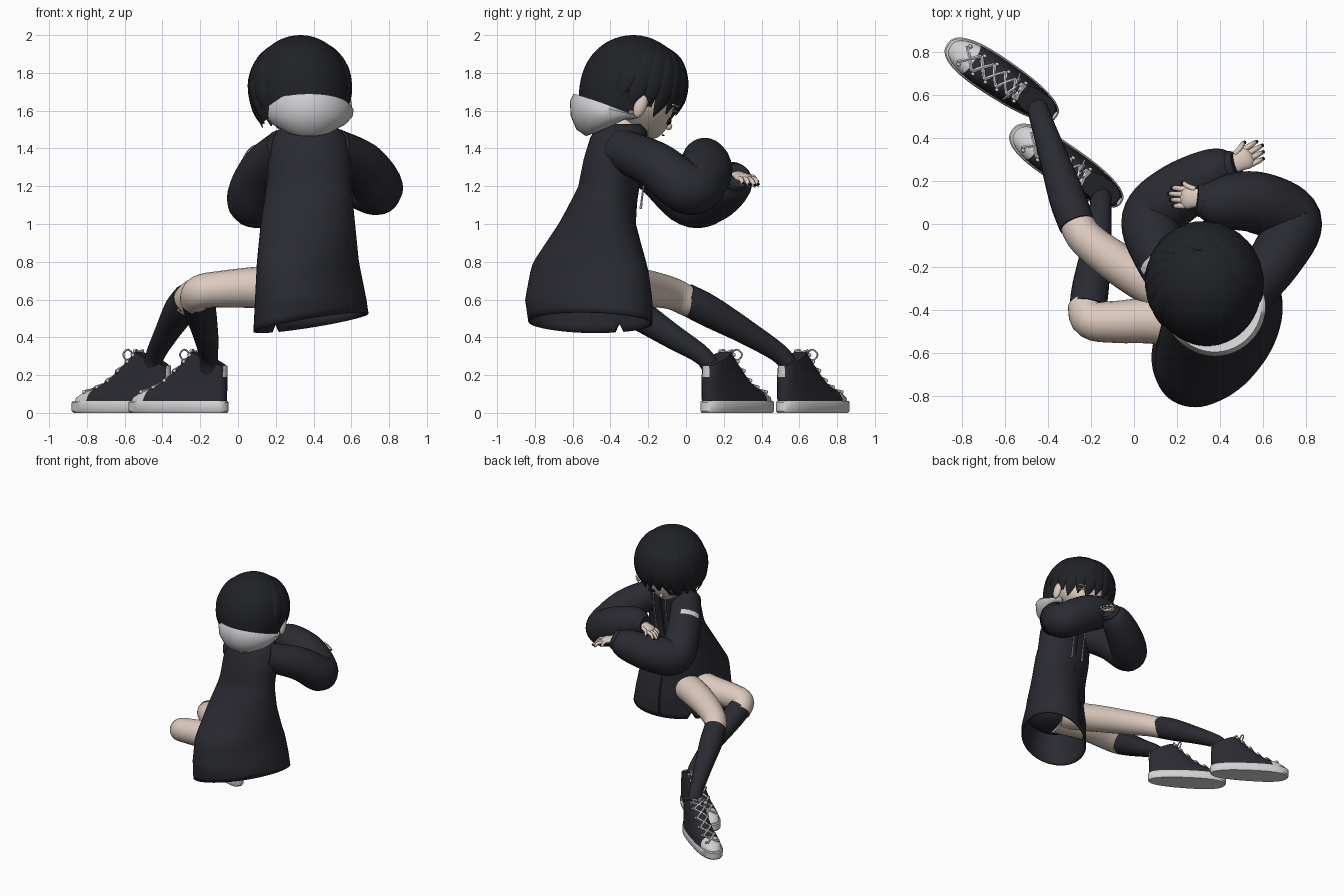
import bpy, bmesh, math
from math import sin, cos, radians, pi
from mathutils import Vector, Matrix

if "Cube" in bpy.data.objects:
    bpy.data.objects.remove(bpy.data.objects["Cube"])


def material(name, r, g, b):
    m = bpy.data.materials.new(name)
    m.use_nodes = True
    m.diffuse_color = (r, g, b, 1)
    bsdf = next(n for n in m.node_tree.nodes if n.type == 'BSDF_PRINCIPLED')
    bsdf.inputs["Base Color"].default_value = (r, g, b, 1)
    return m


COAT = material("charcoal cloth", .023, .024, .031)
HAIR = material("black hair", .015, .016, .02)
SKIN = material("pale skin", .72, .59, .51)
LIGHT = material("light grey cloth", .62, .62, .64)
RUBBER = material("white rubber", .65, .65, .66)
BLACK = material("black", .008, .008, .01)


def finish(name, bm, mats, M=None, rule=None, cut=None, angle=50):
    """Turn a bmesh into a smooth object; rule picks a material index per face."""
    bmesh.ops.recalc_face_normals(bm, faces=bm.faces[:])
    if cut:
        bmesh.ops.bisect_plane(bm, geom=bm.verts[:] + bm.edges[:] + bm.faces[:],
                               plane_co=cut, plane_no=(1, 0, .3))
    for f in bm.faces:
        f.smooth = True
        if rule:
            f.material_index = rule(f.calc_center_median())
    if M:
        bm.transform(M)
    me = bpy.data.meshes.new(name)
    bm.to_mesh(me)
    bm.free()
    for m in mats:
        me.materials.append(m)
    me.set_sharp_from_angle(angle=radians(angle))
    ob = bpy.data.objects.new(name, me)
    bpy.context.scene.collection.objects.link(ob)
    return ob


def loft(name, rings, mats, caps=(True, True), **kw):
    bm = bmesh.new()
    rows = [[bm.verts.new(p) for p in ring] for ring in rings]
    n = len(rows[0])
    for a, b in zip(rows, rows[1:]):
        for i in range(n):
            j = (i + 1) % n
            bm.faces.new((a[i], a[j], b[j], b[i]))
    for cap, row in zip(caps, (rows[0], rows[-1])):
        if cap:
            bm.faces.new(row)
    return finish(name, bm, mats, **kw)


def spline(pts, steps):
    """Catmull-Rom through (x, y, z, radius) points."""
    p = [Vector(q) for q in pts]
    p = [p[0] * 2 - p[1]] + p + [p[-1] * 2 - p[-2]]
    out = []
    for a, b, c, d in zip(p, p[1:], p[2:], p[3:]):
        for s in range(steps):
            t = s / steps
            out.append((b * 2 + (c - a) * t + (a * 2 - b * 5 + c * 4 - d) * t ** 2
                        + (b * 3 - a - c * 3 + d) * t ** 3) / 2)
    return out + [p[-2]]


def tube(name, pts, mat, flat=1, centre=None, ref=(0, 0, 1), sides=16, steps=5, M=None):
    path = spline(pts, steps)
    rings = []
    for i, q in enumerate(path):
        p = q.to_3d()
        t = (path[min(i + 1, len(path) - 1)] - path[max(i - 1, 0)]).to_3d().normalized()
        out = p - Vector(centre) if centre else Vector(ref)
        side = t.cross(out).normalized()
        up = side.cross(t)
        r = max(q[3], .001)
        rings.append([p + r * (cos(a) * side + flat * sin(a) * up)
                      for a in (2 * pi * k / sides for k in range(sides))])
    return loft(name, rings, [mat], M=M)


def ball(name, loc, size, mat, M=None, shape=None, drop=None, seg=32):
    """Scaled sphere; shape edits and drop removes vertices in unit space."""
    bm = bmesh.new()
    bmesh.ops.create_uvsphere(bm, u_segments=seg, v_segments=seg // 2, radius=1)
    if drop:
        bmesh.ops.delete(bm, geom=[v for v in bm.verts if drop(v.co)], context='VERTS')
    for v in bm.verts:
        if shape:
            shape(v.co)
        v.co = [l + c * s for l, c, s in zip(loc, v.co, size)]
    return finish(name, bm, [mat], M=M)


# Coat: sections of height, x range and y range, skewed towards the skirt
SECTIONS = [(1.53, .27, .49, -.45, -.23), (1.48, .19, .57, -.5, -.2), (1.35, .16, .60, -.54, -.22),
            (1.2, .15, .60, -.57, -.25), (1.0, .12, .62, -.67, -.27),
            (.8, .10, .64, -.79, -.23), (.6, .09, .68, -.83, -.20), (.4, .08, .71, -.80, -.2)]


def coat_point(z, a):
    for s, t in zip(SECTIONS, SECTIONS[1:]):
        if z >= t[0]:
            break
    k = (s[0] - z) / (s[0] - t[0])
    x0, x1, y0, y1 = [u + (v - u) * k for u, v in zip(s[1:], t[1:])]
    skew = .12 * min(1, max(0, (1.15 - z) / .4))
    return Vector(((x0 + x1) / 2 + (x1 - x0) / 2 * cos(a),
                   (y0 + y1) / 2 + (y1 - y0) / 2 * sin(a) + skew * cos(a), z))


def hem(a):
    p = coat_point(.5, a)
    slit = .05 if abs(a - radians(130)) < .01 else 0
    return .475 + .19 * (p.x - .38) - .08 * (p.y + .5) + slit


angles = [radians(5 * k) for k in range(72)]
coat = loft("coat_body", [[coat_point(1.53 + (hem(a) - 1.53) * i / 28, a) for a in angles]
                          for i in range(29)], [COAT], caps=(True, False))
cloth = coat.modifiers.new("Thickness", 'SOLIDIFY')
cloth.thickness = .012
ball("shorts", (.38, -.52, .70), (.22, .2, .13), COAT)
tube("zip_strip", [(.38, coat_point(z, pi / 2).y, z, .012) for z in (1.48, 1.35, 1.2, 1.0, .8, .6, .48)],
     BLACK, flat=.4, ref=(0, 1, 0), sides=6)
for s in (-1, 1):
    tube("drawstring", [(.38 + s * .06, -.2, 1.5, .005), (.38 + s * .055, -.2, 1.38, .005),
                        (.38 + s * .05, -.225, 1.2, .005), (.38 + s * .05, -.24, 1.08, .008)],
         LIGHT, ref=(0, 1, 0), sides=6)

# Hood: pouch profile swept round the neck, rising underneath and thinning to the front
PROFILE = [(.08, 1.50), (.16, 1.465), (.21, 1.50), (.24, 1.57), (.245, 1.65),
           (.225, 1.69), (.2, 1.68), (.17, 1.61), (.08, 1.56)]
rings = []
for i in range(37):
    a = radians(-135 + 270 * i / 36)
    k = (1 - cos(a)) / 2
    rings.append([(.375 + r * sin(a) * (1.04 - .15 * k), -.37 - r * cos(a) * (1 - .3 * k),
                   z + (1.57 - z) * min(.85, 1.25 * k)) for r, z in PROFILE])
loft("hood", rings, [LIGHT])

# Sleeves, cuffs and hands
ARMS = {
    "left": [(.5, -.36, 1.40, .11), (.66, -.16, 1.31, .125), (.735, .015, 1.185, .138),
             (.57, .10, 1.27, .143), (.40, .10, 1.34, .12), (.31, .11, 1.35, .075)],
    "right": [(.25, -.36, 1.40, .11), (.13, -.16, 1.28, .125), (.08, .02, 1.125, .138),
              (.20, .14, 1.15, .14), (.38, .24, 1.22, .115), (.46, .265, 1.25, .07)]}


def hand(side, wrist, forward, thumb):
    f = Vector(forward).normalized()
    lat = Vector((0, 0, 1)).cross(f).normalized() * thumb
    up = f.cross(lat) * thumb

    def at(u, v, w, r):
        return (*(Vector(wrist) + f * u + lat * v + up * w), r)
    tube(side + "_palm", [at(-.04, 0, 0, .035), at(.02, 0, 0, .045), at(.06, 0, 0, .053),
                          at(.085, 0, -.005, .042)], SKIN, flat=.45, ref=up)
    digits = [(.07, v, .165 - abs(v - .01) * .6, v * 1.08) for v in (-.039, -.013, .013, .039)]
    for u, v, tip, spread in digits + [(.02, .04, .095, .066)]:
        tube(side + "_finger", [at(u, v, 0, .014), at((u + tip) / 2, (v + spread) / 2, .006, .0125),
                                at(tip - .01, spread, -.012, .01), at(tip, spread, -.018, .004)],
             SKIN, ref=up, sides=8, steps=3)
        ball(side + "_nail", at(tip - .003, spread, -.008, 0)[:3], (.009, .009, .007), BLACK, seg=8)


for side, pts in ARMS.items():
    tube(side + "_sleeve", pts, COAT, sides=24, steps=8)
    end, prev = Vector(pts[-1][:3]), Vector(pts[-2][:3])
    d = (end - prev).normalized()
    tube(side + "_cuff", [(*(end + d * u), r) for u, r in ((-.03, .07), (0, .078), (.02, .066))], COAT)
hand("left", (.30, .12, 1.36), (-1, .05, -.5), -1)
hand("right", (.47, .28, 1.26), (.82, .45, -.28), 1)

# Pale band on the right upper sleeve
p, d, n = Vector((.15, -.2, 1.305)), Vector((-.42, .756, -.504)), Vector((-.57, .23, .79))
tube("sleeve_band", [(*(p + .128 * (cos(a) * n + sin(a) * d.cross(n))), .02)
                     for a in (-.6, -.3, 0, .3, .6)], LIGHT, flat=.2, centre=p, sides=8)

# Legs: skin to below the knee, then long socks
tube("left_thigh", [(.38, -.44, .67, .11), (.12, -.3, .67, .105), (-.08, -.18, .655, .095),
                    (-.22, -.07, .63, .085), (-.275, .02, .585, .08)], SKIN, sides=20)
tube("left_sock", [(-.265, -.005, .605, .084), (-.31, .12, .54, .085), (-.38, .33, .42, .065),
                   (-.44, .51, .30, .05), (-.45, .56, .2, .048)], COAT, sides=20)
tube("right_thigh", [(.38, -.5, .67, .12), (.12, -.45, .665, .11), (-.08, -.455, .655, .098),
                     (-.20, -.445, .64, .09), (-.23, -.37, .59, .08)], SKIN, sides=20)
tube("right_sock", [(-.215, -.39, .605, .086), (-.2, -.28, .54, .085), (-.17, -.08, .41, .066),
                    (-.155, .09, .30, .05), (-.15, .15, .2, .048)], COAT, sides=20)

# High-top shoes: stacked ovals of height, heel, toe and half width
UPPER = [(.05, .01, .595, .09), (.08, .005, .585, .089), (.105, .005, .54, .085), (.13, .005, .46, .08),
         (.165, .005, .39, .076), (.20, .005, .325, .072), (.24, .01, .265, .068),
         (.275, .015, .225, .066), (.295, .018, .21, .064)]


def lean(x, z):
    """Tilt the ankle opening so it dips at the heel."""
    return z + 1.2 * (x - .13) * max(0, z - .17) / .33 * .9


def oval(z, t0, t1, w, n=2.5):
    out = []
    for k in range(40):
        c, s = cos(2 * pi * k / 40), sin(2 * pi * k / 40)
        x = (t0 + t1) / 2 + (t1 - t0) / 2 * math.copysign(abs(c) ** (2 / n), c)
        out.append((x, w * (.86 + .3 * x) * math.copysign(abs(s) ** (2 / n), s), lean(x, z)))
    return out


def instep(i, y):
    z, t0, t1, w = UPPER[i]
    x = (t0 + t1) / 2 + (t1 - t0) / 2 * (1 - abs(y / w) ** 2.5) ** .4 + .004
    return (x, y, lean(x, z) + .006, .0085)


for side, heel in (("left", (-.36, .5, 0)), ("right", (-.06, .1, 0))):
    M = Matrix.Translation(heel) @ Matrix.Rotation(radians(146.5), 4, 'Z')
    loft(side + "_shoe_upper", [oval(*u) for u in UPPER], [COAT, RUBBER], M=M,
         cut=(.47, 0, .1), rule=lambda c: 1 if c.x + .3 * c.z > .5 else 0)
    loft(side + "_shoe_sole", [oval(0, .005, .6, .089), oval(.01, -.003, .61, .096),
                               oval(.055, -.003, .61, .098), oval(.063, .003, .603, .093)],
         [RUBBER], M=M, angle=35)
    tube(side + "_heel_tab", [(.01, 0, z, .022) for z in (.19, .22, .25)], LIGHT, flat=.3,
         ref=(1, 0, 0), sides=8, M=M)
    for i in range(2, 8):
        for s in (-1, 1):
            tube(side + "_lace", [instep(i, s * .042), instep(i + 1, -s * .042)], LIGHT,
                 sides=6, M=M, ref=(1, 0, 1))
            ball(side + "_eyelet", instep(i, s * .05)[:3], (.011, .009, .011), LIGHT, M=M, seg=8)
    for s in (-1, 1):
        tube(side + "_lace_bow", [(.22, 0, .30, .005), (.24, s * .04, .335, .005), (.25, s * .07, .31, .005),
                                  (.24, s * .05, .28, .005), (.22, 0, .29, .005)],
             LIGHT, sides=6, M=M, ref=(1, 0, .3))

# Head, tilted down and turned a little
H = (Matrix.Translation((.33, -.28, 1.72)) @ Matrix.Rotation(radians(12), 4, 'Z')
     @ Matrix.Rotation(radians(-20), 4, 'X'))


def jaw(c):
    if c.z < 0:
        c.x *= 1 - .45 * abs(c.z) ** 1.5
        c.y += .4 * c.z ** 2


def bob(c):
    if c.z < 0:
        k = (1 - .35 * c.z ** 2) / math.hypot(c.x, c.y)
        c.x *= k
        c.y *= k


tube("neck", [(.37, -.36, 1.42, .08), (.36, -.33, 1.5, .07), (.34, -.28, 1.6, .07)], SKIN, ref=(0, 1, 0))
ball("face", (0, .06, -.06), (.2, .185, .17), SKIN, M=H, shape=jaw)
ball("nose", (0, .25, -.125), (.012, .02, .02), SKIN, M=H, seg=12)
ball("left_ear", (.25, .02, -.09), (.025, .035, .07), SKIN, M=H, seg=16)
for s in (-1, 1):
    ball("eye", (s * .08, .226, -.105), (.034, .013, .02), BLACK, M=H, seg=16)
ball("mouth", (0, .238, -.18), (.02, .006, .004), BLACK, M=H, seg=12)

# Hair: smooth cap plus locks falling from the crown, shorter on the left
ball("hair_cap", (0, 0, 0), (.262, .28, .28), HAIR, M=H, shape=bob, seg=64,
     drop=lambda c: c.z < -.76 + (.6 * max(0, c.y + .4) if c.x > 0 else 0) or (c.y > .3 and c.z < .25))
for k in range(15):
    a = radians(-112 + 16 * k)
    end = 97 + (33 if a < 0 else 15) * abs(sin(a)) + (6 if k % 2 else 0)
    pts = []
    for f, w in ((.06, .004), (.35, .045), (.6, .055), (.82, .045), (1, .004)):
        q = radians(end * f)
        r = sin(q) if q < pi / 2 else 1 - .35 * cos(q) ** 2
        pts.append((.26 * sin(a) * r, .272 * cos(a) * r + .05 * (1 - f) ** 2, .272 * cos(q), w))
    tube("hair_lock", pts, HAIR, flat=.32, centre=(0, 0, 0), sides=10, M=H)
for i in (0, 1):
    tube("hair_clip", [(.17, .235, -.02 - i * .03, .006), (.215, .19, -.025 - i * .03, .006)],
         LIGHT, sides=6, M=H)
